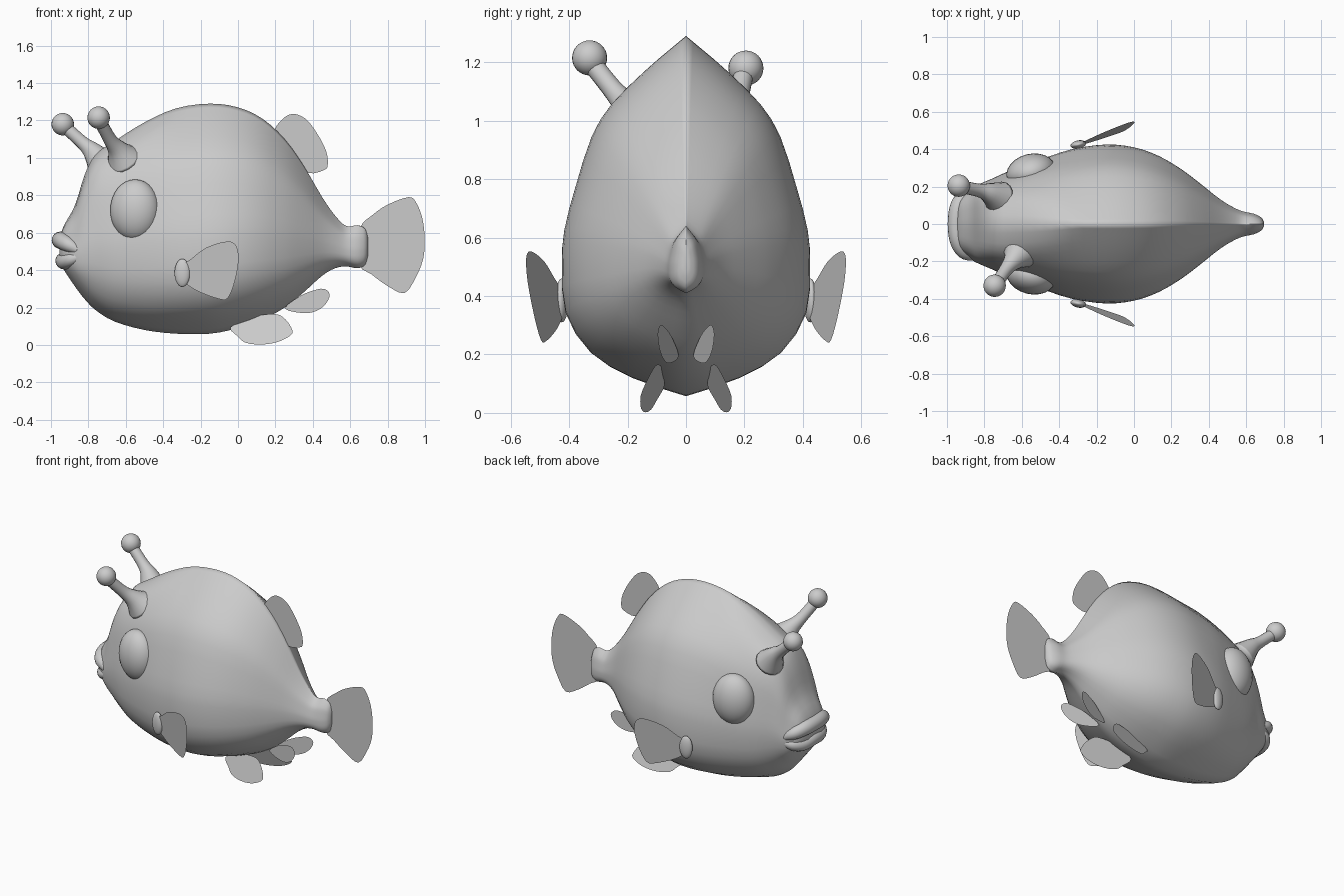
import bpy, bmesh, math
from mathutils import Vector

if "Cube" in bpy.data.objects:
    bpy.data.objects.remove(bpy.data.objects["Cube"])

grey = bpy.data.materials.new("plain grey")
grey.diffuse_color = (0.6, 0.6, 0.6, 1)
grey.use_nodes = True
grey.node_tree.nodes["Principled BSDF"].inputs["Base Color"].default_value = grey.diffuse_color


def finish(name, bm, smooth=True):
    bmesh.ops.recalc_face_normals(bm, faces=bm.faces[:])
    mesh = bpy.data.meshes.new(name)
    for f in bm.faces:
        f.smooth = smooth
    bm.to_mesh(mesh)
    bm.free()
    mesh.materials.append(grey)
    ob = bpy.data.objects.new(name, mesh)
    bpy.context.collection.objects.link(ob)
    return ob


def spline(pts, steps, closed=False):
    """Smooth curve through points of any dimension."""
    n, out = len(pts), []
    for i in range(n if closed else n - 1):
        if closed:
            a, b, c, d = (pts[(i + k) % n] for k in (-1, 0, 1, 2))
        else:
            a, b, c, d = (pts[min(max(i + k, 0), n - 1)] for k in (-1, 0, 1, 2))
        for s in range(steps):
            t = s / steps
            out.append([0.5 * (2 * q + (r - p) * t + (2 * p - 5 * q + 4 * r - u) * t * t
                               + (3 * q - p - 3 * r + u) * t ** 3)
                        for p, q, r, u in zip(a, b, c, d)])
    if not closed:
        out.append(list(pts[-1]))
    return out


def loft(name, rings):
    bm = bmesh.new()
    rows = [[bm.verts.new(p) for p in ring] for ring in rings]
    n = len(rows[0])
    for a, b in zip(rows, rows[1:]):
        for i in range(n):
            j = (i + 1) % n
            bm.faces.new((a[i], a[j], b[j], b[i]))
    for row in (rows[0], rows[-1]):
        mid = bm.verts.new(sum((v.co for v in row), Vector()) / n)
        for i in range(n):
            bm.faces.new((row[i], row[(i + 1) % n], mid))
    return finish(name, bm)


def tube(name, pts, sides=16):
    """Round tube through (x, y, z, radius) points."""
    path = spline(pts, 5)
    rings = []
    for i, p in enumerate(path):
        q0, q1 = path[max(i - 1, 0)], path[min(i + 1, len(path) - 1)]
        d = (Vector(q1[:3]) - Vector(q0[:3])).normalized()
        u = d.cross(Vector((0, 0, 1))).normalized()
        w = d.cross(u)
        rings.append([Vector(p[:3]) + p[3] * (u * math.cos(k * math.tau / sides)
                      + w * math.sin(k * math.tau / sides)) for k in range(sides)])
    return loft(name, rings)


def ball(name, loc, size, turn=0):
    bm = bmesh.new()
    bmesh.ops.create_uvsphere(bm, u_segments=24, v_segments=16, radius=1)
    ob = finish(name, bm)
    ob.location, ob.scale, ob.rotation_euler = loc, size, (0, 0, turn)
    return ob


def fin(name, outline, y_of=lambda x, z: 0):
    """Thin flat sheet from an (x, z) outline."""
    bm = bmesh.new()
    bm.faces.new([bm.verts.new((x, y_of(x, z), z)) for x, z in spline(outline, 3, True)])
    return finish(name, bm, False)


# Body stations: x, bottom, top, half width
stations = [(-0.955, 0.45, 0.57, 0.08), (-0.93, 0.40, 0.64, 0.145), (-0.87, 0.31, 0.75, 0.19),
            (-0.82, 0.245, 0.91, 0.215), (-0.76, 0.185, 1.02, 0.24), (-0.66, 0.125, 1.09, 0.285),
            (-0.50, 0.08, 1.19, 0.345), (-0.33, 0.06, 1.265, 0.40), (-0.15, 0.06, 1.29, 0.425),
            (0.0, 0.09, 1.27, 0.41), (0.13, 0.135, 1.21, 0.365), (0.25, 0.20, 1.10, 0.295),
            (0.35, 0.28, 0.96, 0.22), (0.45, 0.37, 0.79, 0.14), (0.52, 0.41, 0.69, 0.095),
            (0.58, 0.42, 0.635, 0.068), (0.64, 0.41, 0.64, 0.055), (0.68, 0.43, 0.62, 0.035),
            (0.695, 0.48, 0.57, 0.01)]
# Cross-section: height fraction, width on the trunk, width on the head
section = [(0, 0, 0), (0.05, 0.43, 0.43), (0.12, 0.77, 0.72), (0.23, 0.97, 0.93),
           (0.36, 1, 1), (0.46, 0.98, 1), (0.58, 0.89, 0.95), (0.72, 0.76, 0.88),
           (0.81, 0.60, 0.80), (0.90, 0.34, 0.66), (0.96, 0.14, 0.42), (1, 0, 0)]
half = spline(section, 2)
rings = []
for x, zb, zt, hw in spline(stations, 3):
    head = min(max((-0.3 - x) / 0.45, 0), 1)
    side = [((a * (1 - head) + b * head) * hw, zb + t * (zt - zb)) for t, a, b in half]
    rings.append([(x, y, z) for y, z in side] + [(x, -y, z) for y, z in side[-2:0:-1]])
loft("body", rings)


# Lips wrap round the snout
def lip(name, front, z, drop, r):
    side = [(front + 0.10, 0.175, z + drop, r * 0.5), (front + 0.045, 0.15, z + drop * 0.4, r * 0.85),
            (front + 0.012, 0.09, z, r)]
    tube(name, side + [(front, 0, z + 0.005, r)] + [(x, -y, h, s) for x, y, h, s in reversed(side)])


lip("upper_lip", -0.95, 0.555, -0.05, 0.046)
lip("lower_lip", -0.935, 0.445, 0.03, 0.042)

# Two stalks leaning in different directions
stalks = {
    "near_stalk": [(-0.61, -0.15, 0.99, 0.10), (-0.645, -0.195, 1.045, 0.055),
                   (-0.685, -0.245, 1.10, 0.036), (-0.74, -0.325, 1.20, 0.034)],
    "far_stalk": [(-0.72, 0.14, 0.96, 0.09), (-0.775, 0.165, 1.03, 0.055),
                  (-0.83, 0.18, 1.08, 0.036), (-0.93, 0.20, 1.17, 0.034)]}
for name, pts in stalks.items():
    tube(name, pts)
ball("near_stalk_tip", (-0.745, -0.33, 1.215), (0.06,) * 3)
ball("far_stalk_tip", (-0.937, 0.205, 1.18), (0.06,) * 3)

# Upright fins on the centre plane
fin("dorsal_fin", [(0.19, 1.12), (0.23, 1.20), (0.29, 1.235), (0.36, 1.21), (0.42, 1.135),
                   (0.47, 1.04), (0.48, 0.965), (0.46, 0.935), (0.37, 0.92), (0.26, 1.0)])
fin("tail_fin", [(0.65, 0.62), (0.72, 0.695), (0.80, 0.75), (0.91, 0.79), (0.95, 0.765),
                 (0.985, 0.68), (0.998, 0.57), (0.99, 0.46), (0.95, 0.36), (0.89, 0.277),
                 (0.80, 0.315), (0.71, 0.38), (0.65, 0.43)])

# Paired parts
pectoral = [(-0.30, 0.42), (-0.25, 0.46), (-0.17, 0.52), (-0.06, 0.553), (-0.01, 0.53),
            (0.003, 0.45), (-0.02, 0.33), (-0.055, 0.25), (-0.10, 0.245), (-0.20, 0.28),
            (-0.27, 0.32), (-0.30, 0.35)]
pelvic = [(-0.04, 0.095), (0.0, 0.045), (0.04, 0.012), (0.12, 0.002), (0.21, 0.015), (0.28, 0.05),
          (0.29, 0.08), (0.255, 0.135), (0.20, 0.165), (0.08, 0.15)]
anal = [(0.25, 0.195), (0.33, 0.26), (0.40, 0.29), (0.46, 0.30), (0.49, 0.27), (0.47, 0.22),
        (0.42, 0.182), (0.35, 0.17)]
for s, side in ((-1, "near"), (1, "far")):
    ball(side + "_eye", (-0.55, s * 0.275, 0.72), (0.135, 0.10, 0.165), s * math.radians(14))
    ball(side + "_fin_root", (-0.298, s * 0.425, 0.385), (0.042, 0.022, 0.075), s * 0.2)
    fin(side + "_pectoral_fin", pectoral,
        lambda x, z: s * (0.43 + 0.37 * (x + 0.3) + 0.12 * (z - 0.45)))
    fin(side + "_pelvic_fin", pelvic,
        lambda x, z: s * (0.075 + 0.21 * (x + 0.04) - 0.35 * (z - 0.09)))
    fin(side + "_anal_fin", anal, lambda x, z: s * (0.025 + 0.3 * (x - 0.25)))
